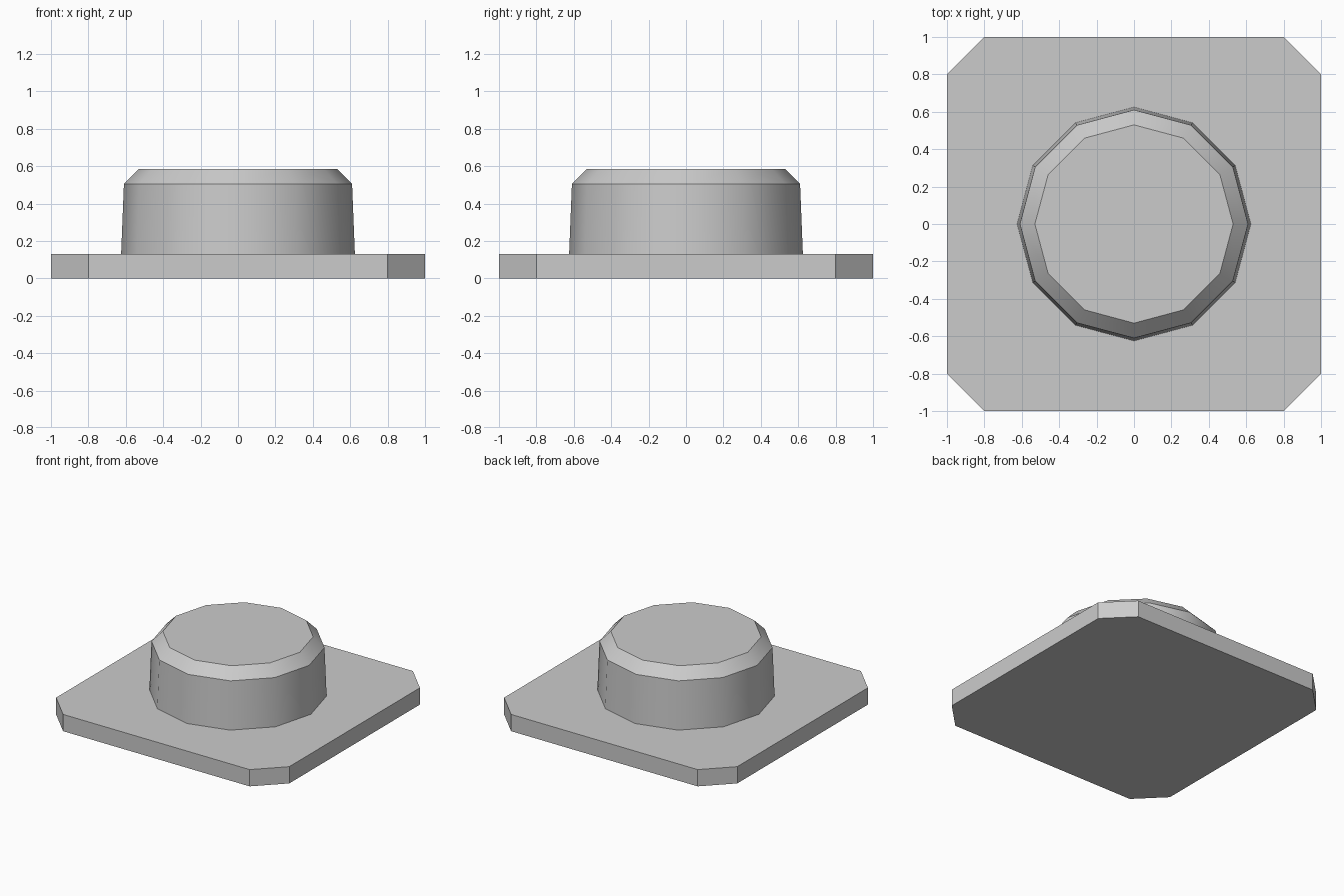
import bpy, bmesh
from math import cos, sin, tau, radians

if "Cube" in bpy.data.objects:
    bpy.data.objects.remove(bpy.data.objects["Cube"])


def loft(name, rings):
    """Closed solid skinned through rings of equal point count, bottom to top."""
    bm = bmesh.new()
    loops = [[bm.verts.new(p) for p in ring] for ring in rings]
    n = len(loops[0])
    for a, b in zip(loops, loops[1:]):
        for i in range(n):
            j = (i + 1) % n
            bm.faces.new((a[i], a[j], b[j], b[i]))
    bm.faces.new(loops[0][::-1])
    bm.faces.new(loops[-1])
    bmesh.ops.recalc_face_normals(bm, faces=bm.faces)
    mesh = bpy.data.meshes.new(name)
    bm.to_mesh(mesh)
    bm.free()
    obj = bpy.data.objects.new(name, mesh)
    bpy.context.collection.objects.link(obj)
    return obj


def clipped_square(z, half=1.0, cut=0.2):
    k = half - cut
    quarter = [(half, -k), (half, k)]
    pts = []
    for _ in range(4):
        pts += quarter
        quarter = [(-y, x) for x, y in quarter]
    return [(x, y, z) for x, y in pts]


def circle(r, z, sides=12):
    return [(r * cos(tau * i / sides), r * sin(tau * i / sides), z)
            for i in range(sides)]


# Square base plate with clipped corners
loft("base_plate", [clipped_square(0), clipped_square(0.13)])

# Tapered twelve-sided stud with a chamfered top rim
stud = loft("round_stud", [circle(r, z) for r, z in
                           [(0.625, 0.13), (0.61, 0.505), (0.53, 0.585)]])
bpy.context.view_layer.objects.active = stud
stud.select_set(True)
bpy.ops.object.shade_smooth_by_angle(angle=radians(35))
